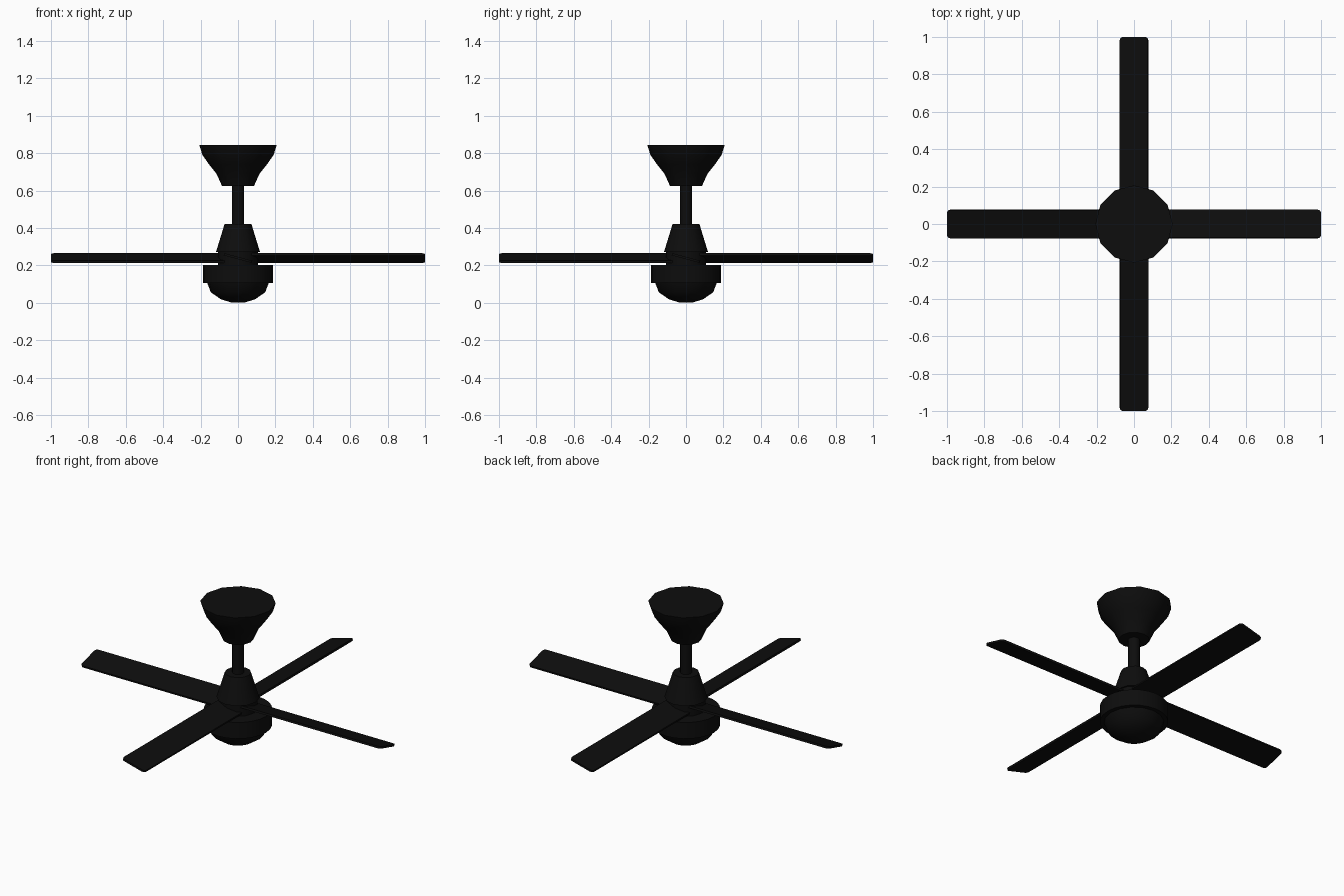
import bpy
import bmesh
import math
from mathutils import Matrix

cube = bpy.data.objects.get("Cube")
if cube:
    bpy.data.objects.remove(cube, do_unlink=True)

# Single matt black finish
black = bpy.data.materials.new("matt black")
black.use_nodes = True
color = (0.004, 0.004, 0.004, 1)
black.diffuse_color = color
black.node_tree.nodes["Principled BSDF"].inputs["Base Color"].default_value = color


def finish(name, bm):
    bmesh.ops.recalc_face_normals(bm, faces=bm.faces)
    mesh = bpy.data.meshes.new(name)
    bm.to_mesh(mesh)
    bm.free()
    mesh.materials.append(black)
    obj = bpy.data.objects.new(name, mesh)
    bpy.context.collection.objects.link(obj)
    bpy.ops.object.select_all(action="DESELECT")
    obj.select_set(True)
    bpy.context.view_layer.objects.active = obj
    bpy.ops.object.shade_smooth_by_angle(angle=math.radians(35))
    return obj


def lathe(name, profile, sides):
    """Turn (radius, height) points around z and cap both ends."""
    bm = bmesh.new()
    rings = []
    for r, z in profile:
        rings.append([bm.verts.new((r * math.cos(i * math.tau / sides),
                                    r * math.sin(i * math.tau / sides), z))
                      for i in range(sides)])
    for a, b in zip(rings, rings[1:]):
        for i in range(sides):
            j = (i + 1) % sides
            bm.faces.new((a[i], a[j], b[j], b[i]))
    bm.faces.new(rings[0])
    bm.faces.new(rings[-1])
    return finish(name, bm)


# Ceiling mount, rod and motor stack
lathe("ceiling_canopy", [(0.085, 0.623), (0.115, 0.69), (0.155, 0.74),
                         (0.19, 0.79), (0.207, 0.843)], 12)
lathe("down_rod", [(0.032, 0.4), (0.032, 0.64)], 12)
lathe("rod_cover", [(0.118, 0.27), (0.072, 0.42)], 12)
lathe("blade_hub", [(0.108, 0.19), (0.108, 0.275)], 12)
lathe("motor_housing", [(0.187, 0.105), (0.187, 0.203)], 24)
lathe("bottom_dome", [(0.03, 0.0), (0.09, 0.018), (0.145, 0.055),
                      (0.165, 0.107)], 16)


# Pitched blades with clipped outer corners
def blade(name, turn):
    bm = bmesh.new()
    bmesh.ops.create_cube(bm, size=1)
    bmesh.ops.scale(bm, verts=bm.verts, vec=(0.95, 0.155, 0.012))
    bmesh.ops.translate(bm, verts=bm.verts, vec=(0.525, 0, 0))
    corners = [e for e in bm.edges
               if all(v.co.x > 0.9 for v in e.verts)
               and abs(e.verts[0].co.z - e.verts[1].co.z) > 0.01]
    bmesh.ops.bevel(bm, geom=corners, offset=0.018, segments=3,
                    profile=0.5, affect="EDGES")
    pose = (Matrix.Translation((0, 0, 0.239))
            @ Matrix.Rotation(turn, 4, "Z")
            @ Matrix.Rotation(math.radians(-15), 4, "X"))
    bmesh.ops.transform(bm, matrix=pose, verts=bm.verts)
    finish(name, bm)


for k, side in enumerate(("left", "back", "right", "front")):
    blade(side + "_blade", k * math.pi / 2)
